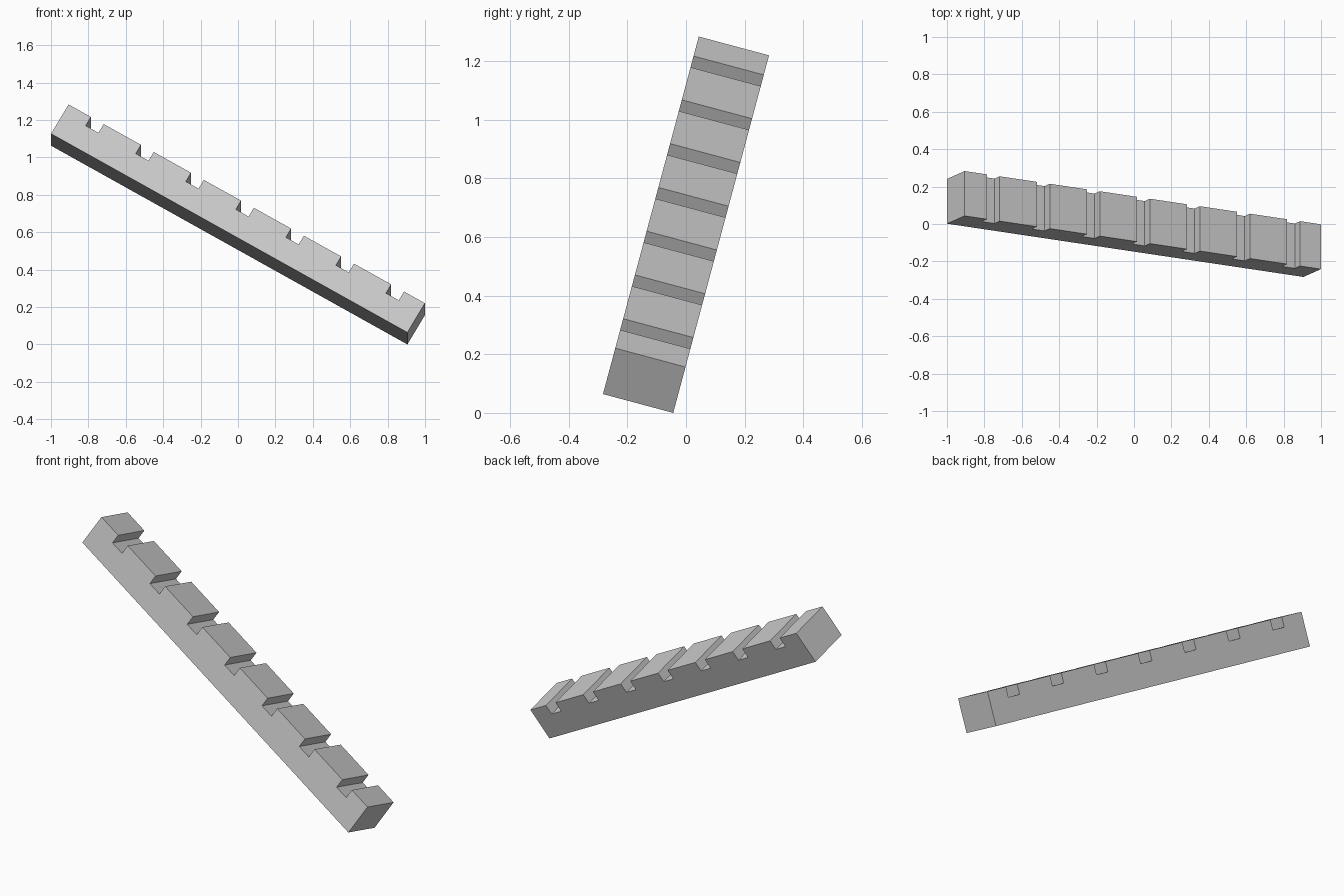
import bpy
import bmesh
from math import radians
from mathutils import Matrix, Vector

cube = bpy.data.objects.get("Cube")
if cube:
    bpy.data.objects.remove(cube, do_unlink=True)

LENGTH, HEIGHT, DEPTH = 2.2, 0.187, 0.248
NOTCHES, FIRST, PITCH, WIDTH, CUT = 7, 0.138, 0.309, 0.079, 0.056

grey = bpy.data.materials.new("plain grey")
grey.use_nodes = True
colour = (0.6, 0.6, 0.6, 1)
grey.diffuse_color = colour
grey.node_tree.nodes["Principled BSDF"].inputs["Base Color"].default_value = colour

# Side profile of the beam, with square notches along the top edge
profile = [(LENGTH, 0), (0, 0), (0, HEIGHT)]
for i in range(NOTCHES):
    a = FIRST + i * PITCH
    b = a + WIDTH
    profile += [(a, HEIGHT), (a, HEIGHT - CUT), (b, HEIGHT - CUT), (b, HEIGHT)]
profile.append((LENGTH, HEIGHT))

# Extrude the profile across the depth
bm = bmesh.new()
side = bm.faces.new([bm.verts.new((x, 0, z)) for x, z in profile])
result = bmesh.ops.extrude_face_region(bm, geom=[side])
moved = [v for v in result["geom"] if isinstance(v, bmesh.types.BMVert)]
bmesh.ops.translate(bm, verts=moved, vec=(0, DEPTH, 0))
bmesh.ops.recalc_face_normals(bm, faces=bm.faces)

# Tilt the beam, then centre it and rest its lowest corner on the ground
tilt = Matrix.Rotation(radians(-15), 4, "X") @ Matrix.Rotation(radians(30), 4, "Y")
bm.transform(tilt)
low = Vector([min(v.co[k] for v in bm.verts) for k in range(3)])
high = Vector([max(v.co[k] for v in bm.verts) for k in range(3)])
middle = (low + high) / 2
bm.transform(Matrix.Translation((-middle.x, -middle.y, -low.z)))

mesh = bpy.data.meshes.new("notched_beam")
bm.to_mesh(mesh)
bm.free()
mesh.materials.append(grey)
beam = bpy.data.objects.new("notched_beam", mesh)
bpy.context.collection.objects.link(beam)
